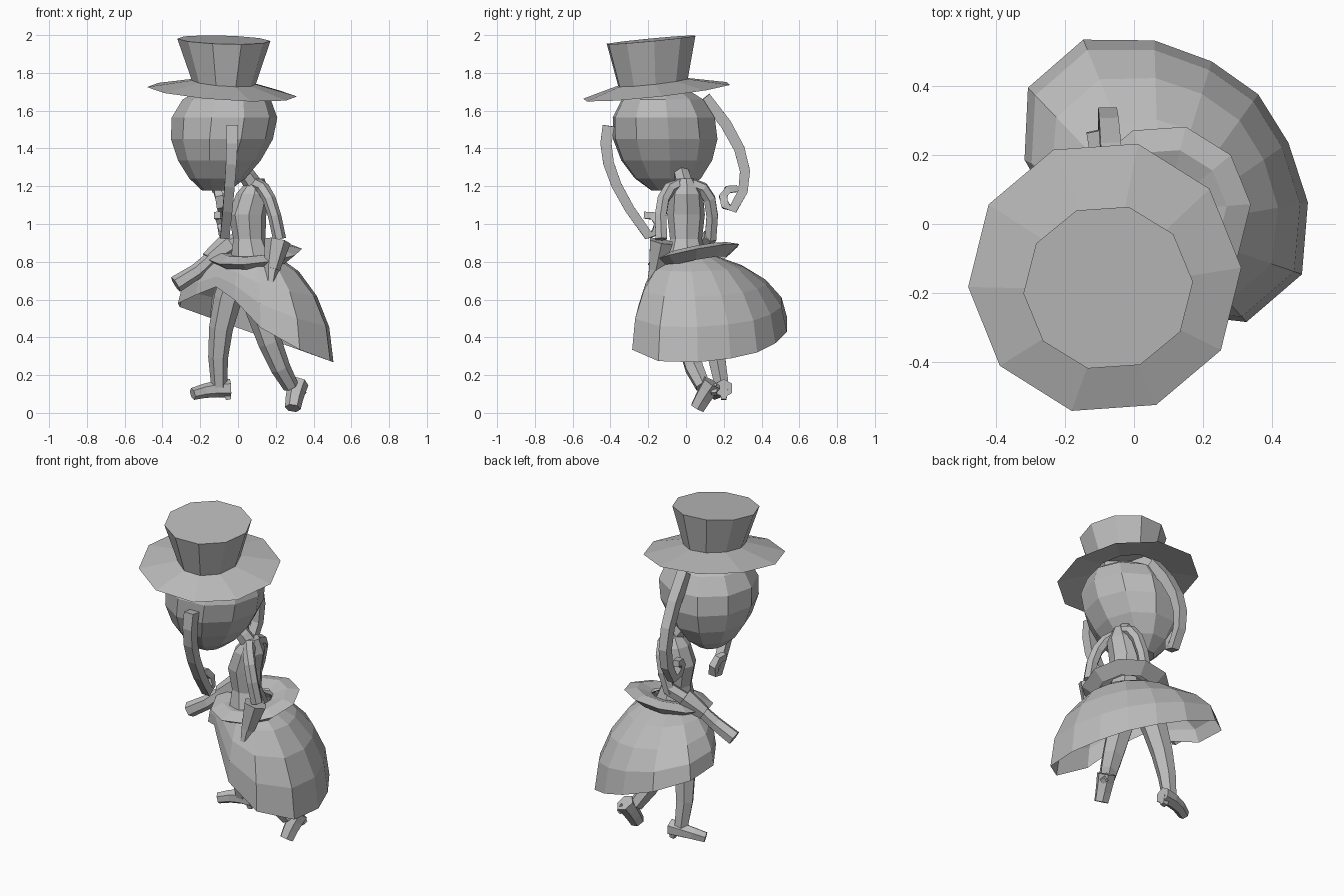
import bpy, bmesh, math
from mathutils import Vector

default_cube = bpy.data.objects.get("Cube")
if default_cube:
    bpy.data.objects.remove(default_cube)

grey = bpy.data.materials.new("plain grey")
grey.use_nodes = True
grey.diffuse_color = (.5, .5, .5, 1)
grey.node_tree.nodes["Principled BSDF"].inputs["Base Color"].default_value = grey.diffuse_color

LEFTWARD = Vector((1, 0, 0))
BACKWARD = Vector((0, 1, 0))


def loft(name, rings, cap_start=True, cap_end=True):
    """Skin a list of rings that all have the same number of points."""
    bm = bmesh.new()
    rows = [[bm.verts.new(point) for point in ring] for ring in rings]
    count = len(rows[0])
    for lower, upper in zip(rows, rows[1:]):
        for i in range(count):
            j = (i + 1) % count
            bm.faces.new((lower[i], lower[j], upper[j], upper[i]))
    if cap_start:
        bm.faces.new(rows[0][::-1])
    if cap_end:
        bm.faces.new(rows[-1])
    bmesh.ops.recalc_face_normals(bm, faces=bm.faces)
    mesh = bpy.data.meshes.new(name)
    bm.to_mesh(mesh)
    bm.free()
    mesh.materials.append(grey)
    obj = bpy.data.objects.new(name, mesh)
    bpy.context.collection.objects.link(obj)


def oval(x, y, z, radius_x, radius_y, slope_x=0, slope_y=0, sides=10):
    """Horizontal ring, optionally tipped by a rise along x and y."""
    ring = []
    for i in range(sides):
        angle = math.tau * i / sides + .07
        dx, dy = radius_x * math.cos(angle), radius_y * math.sin(angle)
        ring.append(Vector((x + dx, y + dy, z + slope_x * dx + slope_y * dy)))
    return ring


def bend(start, control, end, steps):
    """Points along a smooth bend between two ends."""
    start, control, end = Vector(start), Vector(control), Vector(end)
    points = []
    for i in range(steps + 1):
        t = i / steps
        points.append(start.lerp(control, t).lerp(control.lerp(end, t), t))
    return points


def tube(name, points, start_radius, end_radius, sides=6, side_axis=BACKWARD):
    """Tapered tube along a list of points."""
    rings = []
    last = len(points) - 1
    for i, point in enumerate(points):
        along = (points[min(i + 1, last)] - points[max(i - 1, 0)]).normalized()
        side = (side_axis - along * side_axis.dot(along)).normalized()
        other = along.cross(side)
        radius = start_radius + (end_radius - start_radius) * i / last
        ring = []
        for k in range(sides):
            angle = math.tau * (k + .5) / sides
            ring.append(point + radius * (side * math.cos(angle) + other * math.sin(angle)))
        rings.append(ring)
    loft(name, rings)


def pigtail(name, start, control, end, curl_direction):
    """Long lock of hair that ends in a rolled curl."""
    points = bend(start, control, end, steps=5)
    tip, curl_radius = points[-1], .055
    for k in range(1, 5):
        angle = math.radians(50 * k)
        points.append(tip + Vector((-.01 * k, curl_direction * curl_radius * math.sin(angle),
                                    curl_radius * (1 - math.cos(angle)))))
    tube(name, points, .044, .026, sides=4, side_axis=LEFTWARD)


# Tipped hat: brim, crown wall and flat top
brim = oval(-.085, -.155, 1.7, .398, .4, slope_x=-.07, slope_y=.11)
crown_base = oval(-.075, -.175, 1.75, .17, .19, slope_x=-.07, slope_y=.11)
crown_top = oval(-.075, -.185, 1.975, .247, .242, slope_x=-.03, slope_y=.095)
loft("top_hat", [brim, crown_base, crown_top], cap_start=False)

# Head, full above and narrowing to the chin
head_rings = []
for step in range(1, 8):
    height = math.cos(math.pi * step / 8)
    girth = .285 * math.sin(math.pi * step / 8)
    head_rings.append(oval(-.085 + .035 * height, -.11 - .02 * height, 1.45 + .295 * height,
                           girth * (.95 + .3 * height), girth * (1 + .15 * height)))
loft("head", head_rings)

# Pigtails on both sides of the head
pigtail("right_pigtail", (-.06, .1, 1.67), (-.08, .43, 1.3), (-.08, .25, 1.08), curl_direction=-1)
pigtail("left_pigtail", (-.03, -.41, 1.52), (-.03, -.48, 1.3), (-.07, -.2, .94), curl_direction=1)

# Neck and bodice
tube("neck", bend((.1, 0, 1.18), (.06, -.02, 1.25), (-.02, -.04, 1.33), steps=2), .05, .04)
bodice_rows = [(.8, .08, .12), (.92, .06, .085), (1.05, .05, .1), (1.16, .08, .09), (1.24, .1, .04)]
loft("bodice", [oval(x, 0, z, radius, radius, sides=8) for z, x, radius in bodice_rows])

# Arms, flared cuffs and hands
tube("right_arm", bend((.1, .03, 1.21), (.1, .17, 1.2), (.02, .13, .92), steps=4), .035, .035)
tube("left_arm", bend((.1, -.03, 1.21), (.17, -.16, 1.2), (.22, -.13, .92), steps=4), .035, .035)
tube("right_forearm", [Vector((.03, .13, .94)), Vector((-.08, .08, .87))], .04, .04)
tube("right_cuff", [Vector((-.05, .09, .89)), Vector((-.16, .05, .81))], .065, .042)
tube("left_cuff", [Vector((.21, -.13, .91)), Vector((.18, -.16, .76))], .07, .042)
tube("right_hand", bend((-.14, .05, .82), (-.2, .02, .75), (-.33, 0, .68), steps=2), .037, .045)
tube("left_hand", bend((.18, -.16, .77), (.18, -.18, .7), (.15, -.2, .62), steps=2), .04, .015)

# Skirt: the hem rises to an open front and drops long at the back
skirt_sides = 14
skirt_levels = 4
skirt_rings = []
for level in range(skirt_levels + 1):
    fall = level / skirt_levels
    spread = math.sin(fall * math.pi / 2)
    ring = []
    for i in range(skirt_sides):
        angle = math.tau * i / skirt_sides + .3
        lift = max(0, math.cos(angle - 4)) ** 4
        reach = .37 + .12 * math.sin(angle - math.pi / 4) ** 4 - .09 * lift
        direction = Vector((math.cos(angle), math.sin(angle), 0))
        waist_point = Vector((.08, .03, .83)) + direction * .13
        hem_point = Vector((.09, .125, 0)) + direction * reach
        hem_point.z = .45 - .36 * hem_point.x + .18 * lift
        point = waist_point.lerp(hem_point, spread)
        point.z = waist_point.z + (hem_point.z - waist_point.z) * fall ** 1.4
        ring.append(point)
    skirt_rings.append(ring)
loft("skirt", skirt_rings, cap_start=False, cap_end=False)

# Flared sash, raised at the back
sash_rows = [(.85, .1), (.865, .18), (.84, .25), (.79, .18)]
sash_rings = [oval(.09, .04, z, radius, radius, slope_x=.1, slope_y=.2) for z, radius in sash_rows]
loft("waist_sash", sash_rings, cap_start=False, cap_end=False)

# Legs
tube("right_leg", bend((0, .1, .75), (-.13, .13, .45), (-.1, .19, .14), steps=4), .085, .042)
tube("left_leg", bend((.06, 0, .75), (.17, -.02, .3), (.28, .09, .14), steps=4), .085, .042)

# Shoes with small heels
tube("right_shoe", bend((-.04, .2, .13), (-.15, .2, .13), (-.24, .15, .1), steps=3), .05, .032)
tube("right_heel", [Vector((-.06, .2, .12)), Vector((-.05, .2, .07))], .03, .02, sides=4)
tube("left_shoe", bend((.32, .14, .16), (.3, .1, .1), (.29, .06, .025), steps=3), .055, .042)
tube("left_heel", [Vector((.32, .14, .14)), Vector((.35, .15, .1))], .03, .02, sides=4)
